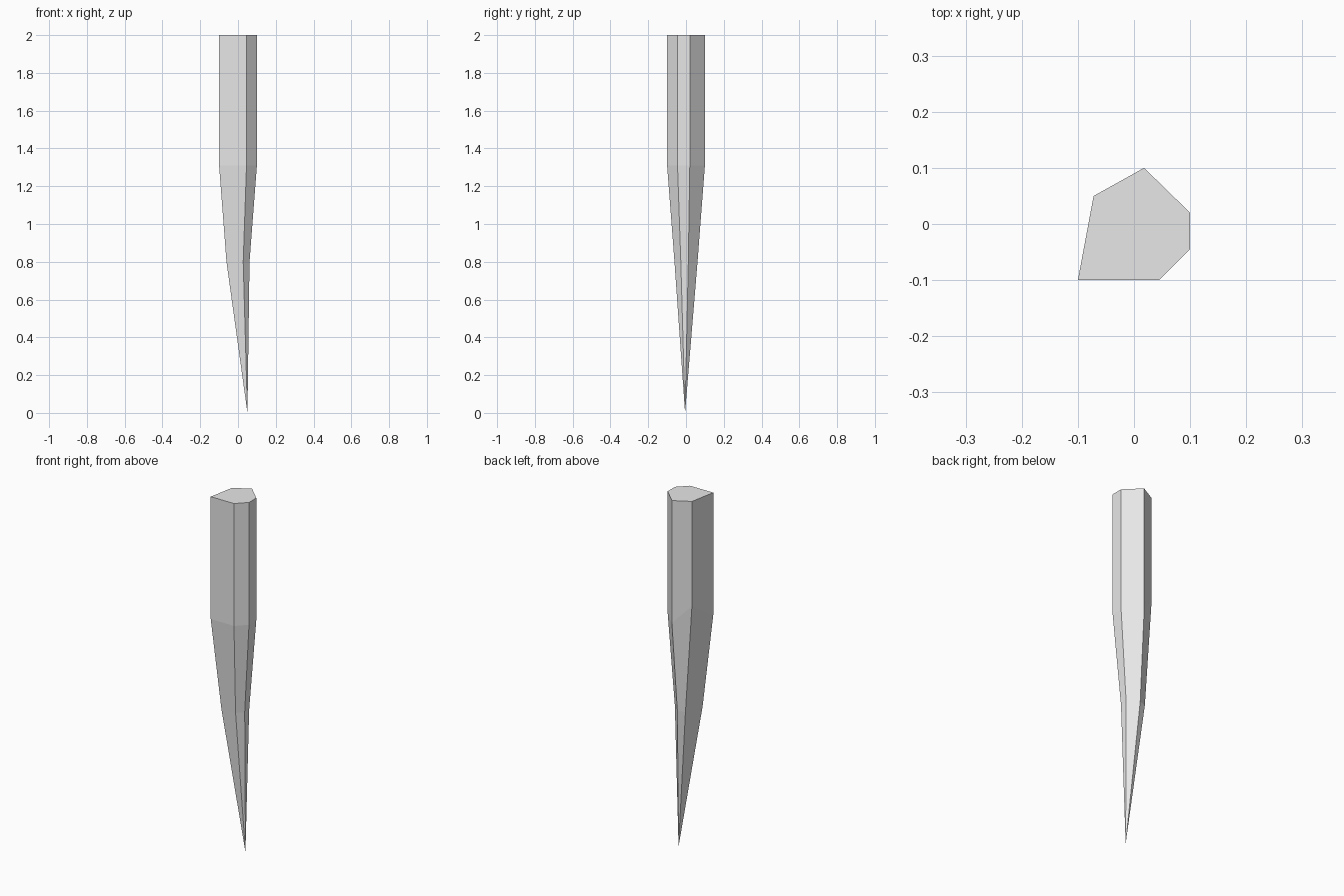
import bpy
import bmesh

cube = bpy.data.objects.get("Cube")
if cube:
    bpy.data.objects.remove(cube, do_unlink=True)

# Single grey material
grey = bpy.data.materials.new("plain_grey")
grey.use_nodes = True
colour = (0.8, 0.8, 0.8, 1)
grey.diffuse_color = colour
grey.node_tree.nodes["Principled BSDF"].inputs["Base Color"].default_value = colour

# Uneven six-sided cross-section of the shaft
outline = [(-0.1, -0.1), (0.045, -0.1), (0.1, -0.045),
           (0.1, 0.02), (0.018, 0.1), (-0.072, 0.05)]
TOP, SHOULDER, WAIST, TAPER = 2.0, 1.31, 0.8, 0.61

bm = bmesh.new()
top = [bm.verts.new((x, y, TOP)) for x, y in outline]
shoulder = [bm.verts.new((x, y, SHOULDER)) for x, y in outline]
waist = [bm.verts.new((x * TAPER, y * TAPER, WAIST)) for x, y in outline]

# The back right corner is whittled higher and deeper than the others
shoulder[-1].co.z = 1.41
waist[-1].co.xy = (-0.03, 0.048)

# Side faces, flat top and sharpened point
tip = bm.verts.new((0.05, -0.005, 0))
bm.faces.new(top)
for i in range(len(outline)):
    j = (i + 1) % len(outline)
    for upper, lower in ((top, shoulder), (shoulder, waist)):
        bm.faces.new((upper[i], lower[i], lower[j], upper[j]))
    bm.faces.new((waist[i], tip, waist[j]))
bmesh.ops.recalc_face_normals(bm, faces=bm.faces)

mesh = bpy.data.meshes.new("sharpened_stake")
bm.to_mesh(mesh)
bm.free()
mesh.materials.append(grey)
stake = bpy.data.objects.new("sharpened_stake", mesh)
bpy.context.collection.objects.link(stake)
